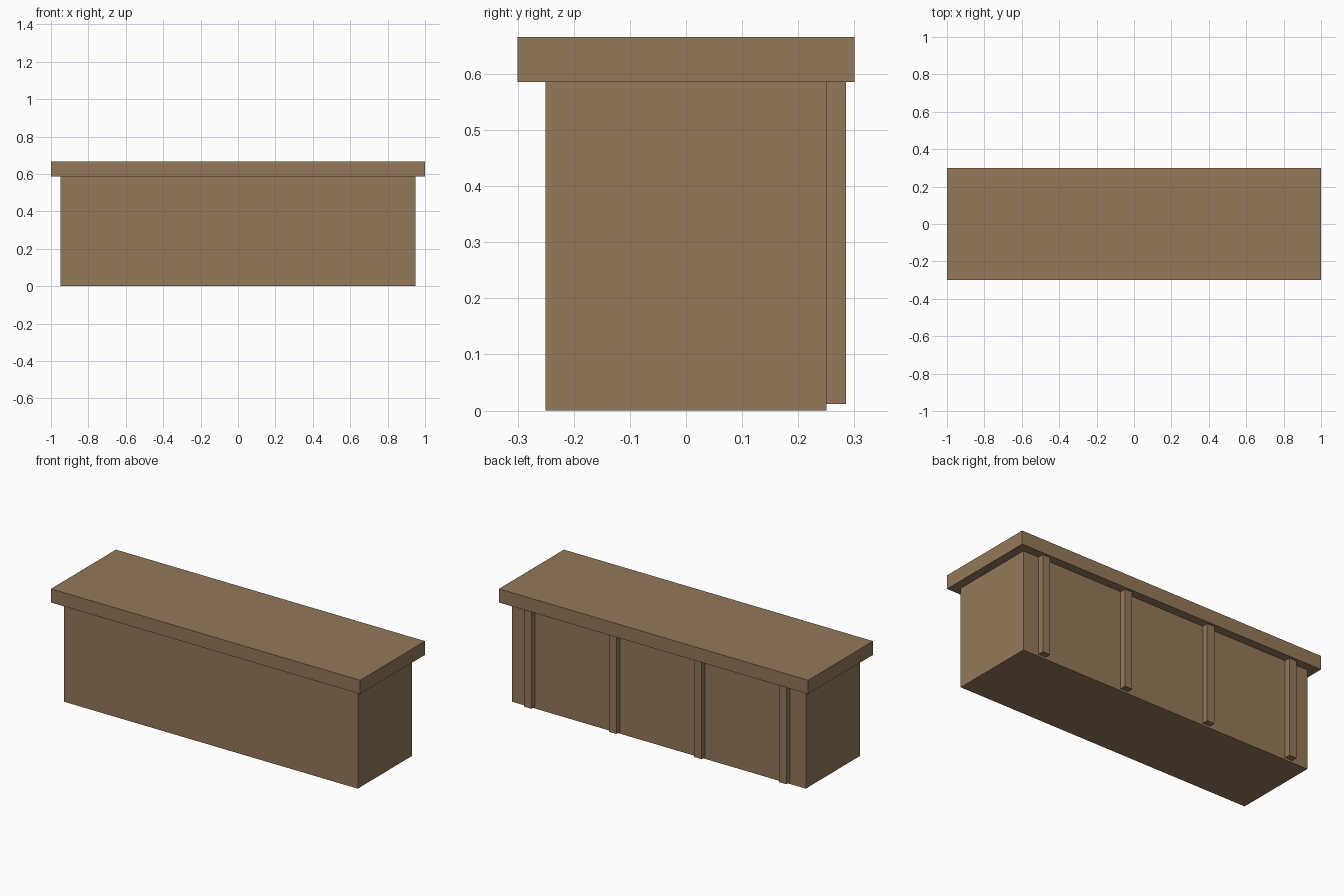
import bpy

if "Cube" in bpy.data.objects:
    bpy.data.objects.remove(bpy.data.objects["Cube"])

wood = bpy.data.materials.new("brown wood")
wood.diffuse_color = (0.292, 0.188, 0.102, 1.0)
wood.use_nodes = True
wood.node_tree.nodes["Principled BSDF"].inputs["Base Color"].default_value = wood.diffuse_color


def box(name, x, y, z):
    """Add a box spanning the given (min, max) ranges."""
    spans = (x, y, z)
    bpy.ops.mesh.primitive_cube_add(size=1, location=[(a + b) / 2 for a, b in spans])
    obj = bpy.context.object
    obj.name = name
    obj.scale = [b - a for a, b in spans]
    bpy.ops.object.transform_apply(location=False, rotation=False, scale=True)
    obj.data.materials.append(wood)
    return obj


# Counter body and overhanging top slab
box("counter_body", (-0.95, 0.95), (-0.25, 0.25), (0.0, 0.586))
box("counter_top", (-1.0, 1.0), (-0.3, 0.3), (0.586, 0.666))

# Four evenly spaced upright battens on the back, just clear of the floor
batten_width = 0.048
for i in range(4):
    cx = -0.825 + i * 0.55
    box(f"back_batten_{i + 1}", (cx - batten_width / 2, cx + batten_width / 2),
        (0.25, 0.285), (0.012, 0.586))
